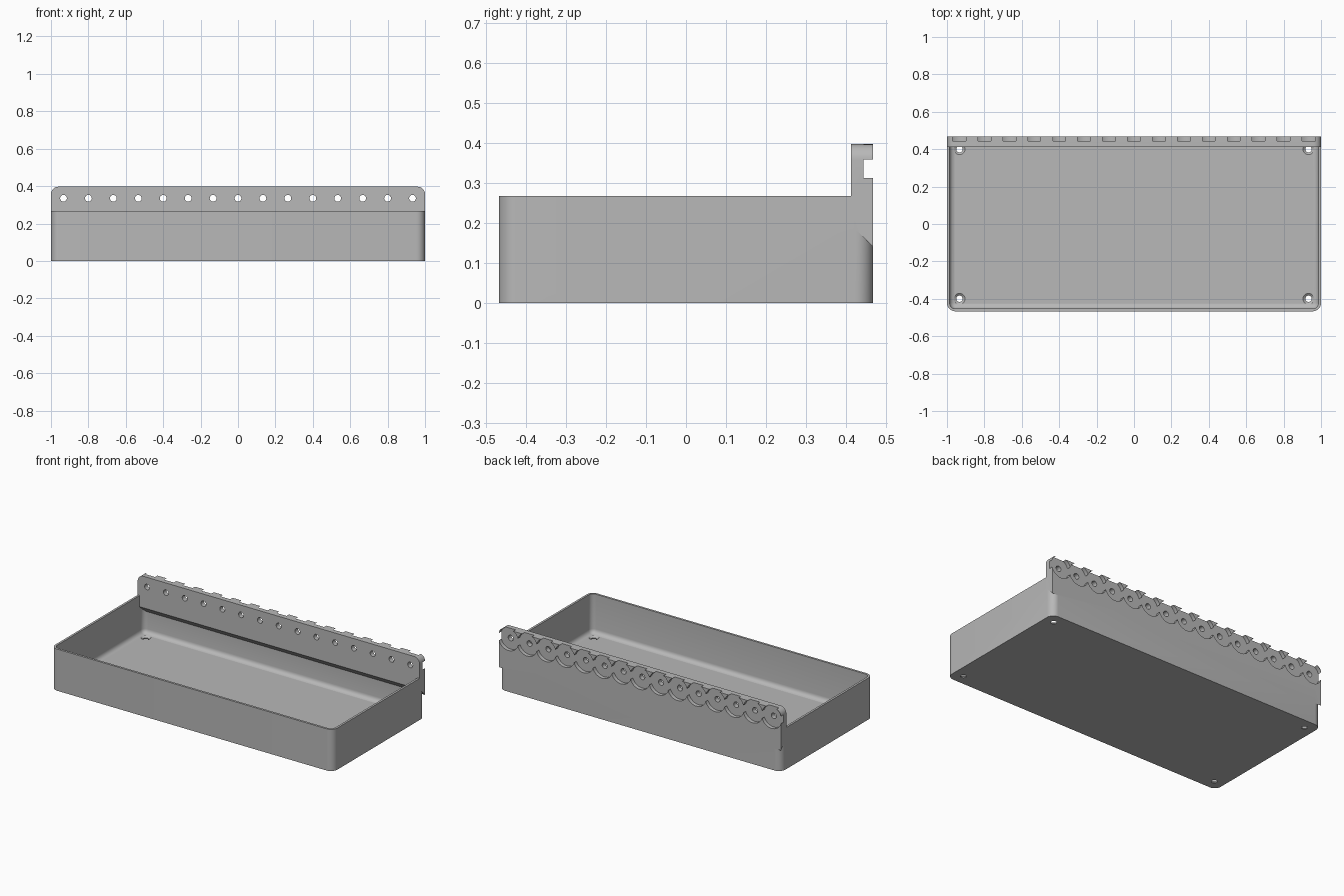
import bpy, bmesh, math
from mathutils import Matrix

old = bpy.data.objects.get("Cube")
if old:
    bpy.data.objects.remove(old, do_unlink=True)

grey = bpy.data.materials.new("plain grey")
grey.use_nodes = True
colour = (0.48, 0.48, 0.48, 1)
grey.diffuse_color = colour
grey.node_tree.nodes["Principled BSDF"].inputs["Base Color"].default_value = colour

HALF_X, HALF_Y, RIM = 1.0, 0.467, 0.267
WALL, FLOOR, TOP = 0.014, 0.016, 0.397
PITCH, HOLE_Z = 0.1333, 0.335
PLATE_FRONT, PLATE_BACK = 0.412, 0.443


def finish(bm, name):
    bmesh.ops.recalc_face_normals(bm, faces=bm.faces)
    mesh = bpy.data.meshes.new(name)
    bm.to_mesh(mesh)
    bm.free()
    mesh.materials.append(grey)
    obj = bpy.data.objects.new(name, mesh)
    bpy.context.collection.objects.link(obj)
    return obj


def bevel(bm, test, radius, segments=8):
    edges = [e for e in bm.edges if test(*[v.co for v in e.verts])]
    bmesh.ops.bevel(bm, geom=edges, offset=radius, segments=segments,
                    profile=0.5, affect='EDGES')


def rounded_box(name, hx, hy, z0, z1, corner, fillet=0):
    bm = bmesh.new()
    bmesh.ops.create_cube(bm, size=2)
    for v in bm.verts:
        v.co = (v.co.x * hx, v.co.y * hy, z1 if v.co.z > 0 else z0)
    bevel(bm, lambda a, b: abs(a.z - b.z) > 0.01, corner)
    if fillet:
        bevel(bm, lambda a, b: max(a.z, b.z) < z0 + 0.001, fillet, 5)
    return finish(bm, name)


def add_round(bm, centre, r_low, r_high, depth, along_y=False, sides=32):
    m = Matrix.Translation(centre)
    if along_y:
        m = m @ Matrix.Rotation(-math.pi / 2, 4, 'X')
    bmesh.ops.create_cone(bm, cap_ends=True, segments=sides, radius1=r_low,
                          radius2=r_high, depth=depth, matrix=m)


def combine(target, tool, operation):
    mod = target.modifiers.new("combine", 'BOOLEAN')
    mod.operation, mod.solver, mod.object = operation, 'EXACT', tool
    bpy.context.view_layer.objects.active = target
    bpy.ops.object.modifier_apply(modifier=mod.name)
    bpy.data.objects.remove(tool, do_unlink=True)


# Open tray with rounded corners and a filleted floor
tray = rounded_box("wall_tray", HALF_X, HALF_Y, 0, RIM, 0.045)
cavity = rounded_box("cavity_cutter", HALF_X - WALL, HALF_Y - WALL, FLOOR, 0.6, 0.031, 0.028)
combine(tray, cavity, 'DIFFERENCE')

# Mounting plate with a sloped underside and rounded top corners
bm = bmesh.new()
profile = [(PLATE_FRONT, TOP), (PLATE_FRONT, 0.195), (HALF_Y, 0.14), (HALF_Y, TOP)]
face = bm.faces.new([bm.verts.new((-HALF_X, y, z)) for y, z in profile])
side = bmesh.ops.extrude_face_region(bm, geom=[face])
for v in side["geom"]:
    if isinstance(v, bmesh.types.BMVert):
        v.co.x = HALF_X
bevel(bm, lambda a, b: min(a.z, b.z) > TOP - 0.001 and abs(a.x - b.x) < 0.01, 0.04)
combine(tray, finish(bm, "mounting_plate"), 'UNION')

# Scalloped row of overlapping round pockets behind the plate
hole_xs = [(i - 7) * PITCH for i in range(15)]
for x in hole_xs:
    bm = bmesh.new()
    add_round(bm, (x, PLATE_BACK + 0.05, HOLE_Z), 0.071, 0.071, 0.1, True, 48)
    combine(tray, finish(bm, "pocket_cutter"), 'DIFFERENCE')

# Row of mounting holes
bm = bmesh.new()
for x in hole_xs:
    add_round(bm, (x, 0.43, HOLE_Z), 0.018, 0.018, 0.2, True, 24)
combine(tray, finish(bm, "hole_cutter"), 'DIFFERENCE')

# Countersunk screw holes in the floor corners
for r_low, r_high, z, depth in ((0.017, 0.017, 0, 0.1), (0.017, 0.032, 0.012, 0.012),
                                (0.032, 0.032, 0.033, 0.031)):
    bm = bmesh.new()
    for sx in (-1, 1):
        for sy in (-1, 1):
            add_round(bm, (sx * 0.933, sy * 0.4, z), r_low, r_high, depth)
    combine(tray, finish(bm, "screw_cutter"), 'DIFFERENCE')

# Smooth curved walls, keep edges sharp
bpy.ops.object.select_all(action='DESELECT')
tray.select_set(True)
bpy.context.view_layer.objects.active = tray
bpy.ops.object.shade_smooth_by_angle(angle=math.radians(30))
